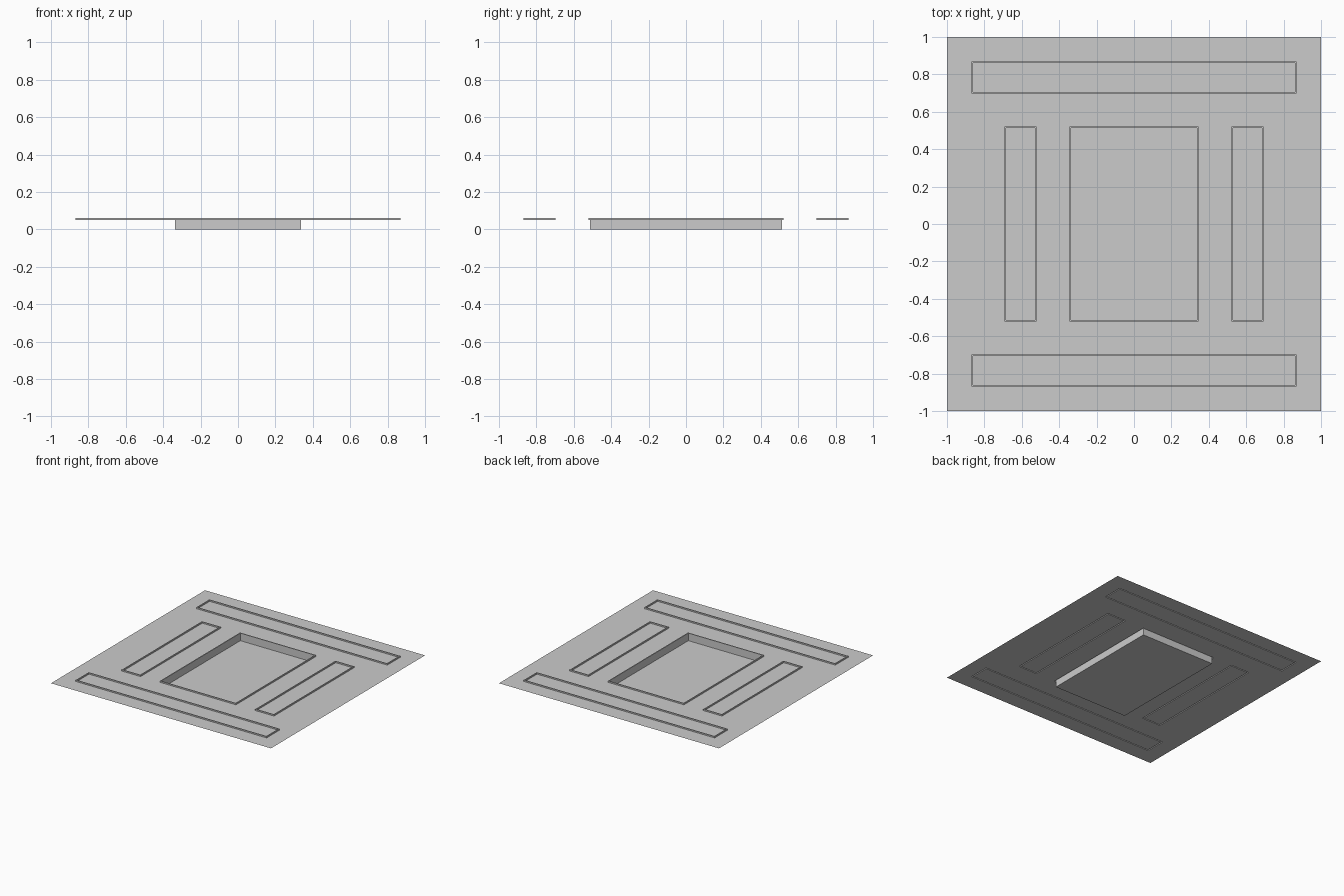
import bpy, bmesh

if "Cube" in bpy.data.objects:
    bpy.data.objects.remove(bpy.data.objects["Cube"])

GROUND, TOP, KERB = 0.051, 0.062, 0.008
# outer rectangles: x0, x1, y0, y1
POOL = (-0.346, 0.346, -0.521, 0.521)
BEDS = {
    "bed_kerb_left": (-0.692, -0.521, -0.521, 0.521),
    "bed_kerb_right": (0.521, 0.692, -0.521, 0.521),
    "bed_kerb_front": (-0.868, 0.868, -0.868, -0.698),
    "bed_kerb_back": (-0.868, 0.868, 0.698, 0.868),
}


def inset(r):
    return (r[0] + KERB, r[1] - KERB, r[2] + KERB, r[3] - KERB)


def inside(r, x, y):
    return r[0] < x < r[1] and r[2] < y < r[3]


def finish(bm, name):
    bmesh.ops.remove_doubles(bm, verts=bm.verts[:], dist=1e-5)
    mesh = bpy.data.meshes.new(name)
    bm.to_mesh(mesh)
    bm.free()
    ob = bpy.data.objects.new(name, mesh)
    bpy.context.collection.objects.link(ob)
    return ob


def ring(bm, r, z):
    return [bm.verts.new((x, y, z)) for x, y in
            ((r[0], r[2]), (r[1], r[2]), (r[1], r[3]), (r[0], r[3]))]


def bridge(bm, rings):
    for a, b in zip(rings, rings[1:]):
        for i in range(4):
            j = (i + 1) % 4
            bm.faces.new((a[i], a[j], b[j], b[i]))


# thin ground sheet, open where the pool and the kerbs sit
rects = [POOL] + list(BEDS.values())
edges = rects + [inset(r) for r in rects]
xs = sorted({-1.0, 1.0} | {round(v, 4) for r in edges for v in r[:2]})
ys = sorted({-1.0, 1.0} | {round(v, 4) for r in edges for v in r[2:]})
bm = bmesh.new()
for x0, x1 in zip(xs, xs[1:]):
    for y0, y1 in zip(ys, ys[1:]):
        cx, cy = (x0 + x1) / 2, (y0 + y1) / 2
        kerb = any(inside(r, cx, cy) and not inside(inset(r), cx, cy)
                   for r in BEDS.values())
        if not kerb and not inside(POOL, cx, cy):
            bm.faces.new(ring(bm, (x0, x1, y0, y1), GROUND))
finish(bm, "ground_sheet")

# narrow raised kerbs around the beds
for name, r in BEDS.items():
    bm = bmesh.new()
    inner = inset(r)
    bridge(bm, [ring(bm, r, GROUND), ring(bm, r, TOP),
                ring(bm, inner, TOP), ring(bm, inner, GROUND)])
    finish(bm, name)

# sunken pool basin with its own kerb
bm = bmesh.new()
inner = inset(POOL)
floor = ring(bm, inner, 0.0)
bridge(bm, [ring(bm, POOL, GROUND), ring(bm, POOL, TOP),
            ring(bm, inner, TOP), floor])
bm.faces.new(floor)
finish(bm, "pool_basin")
